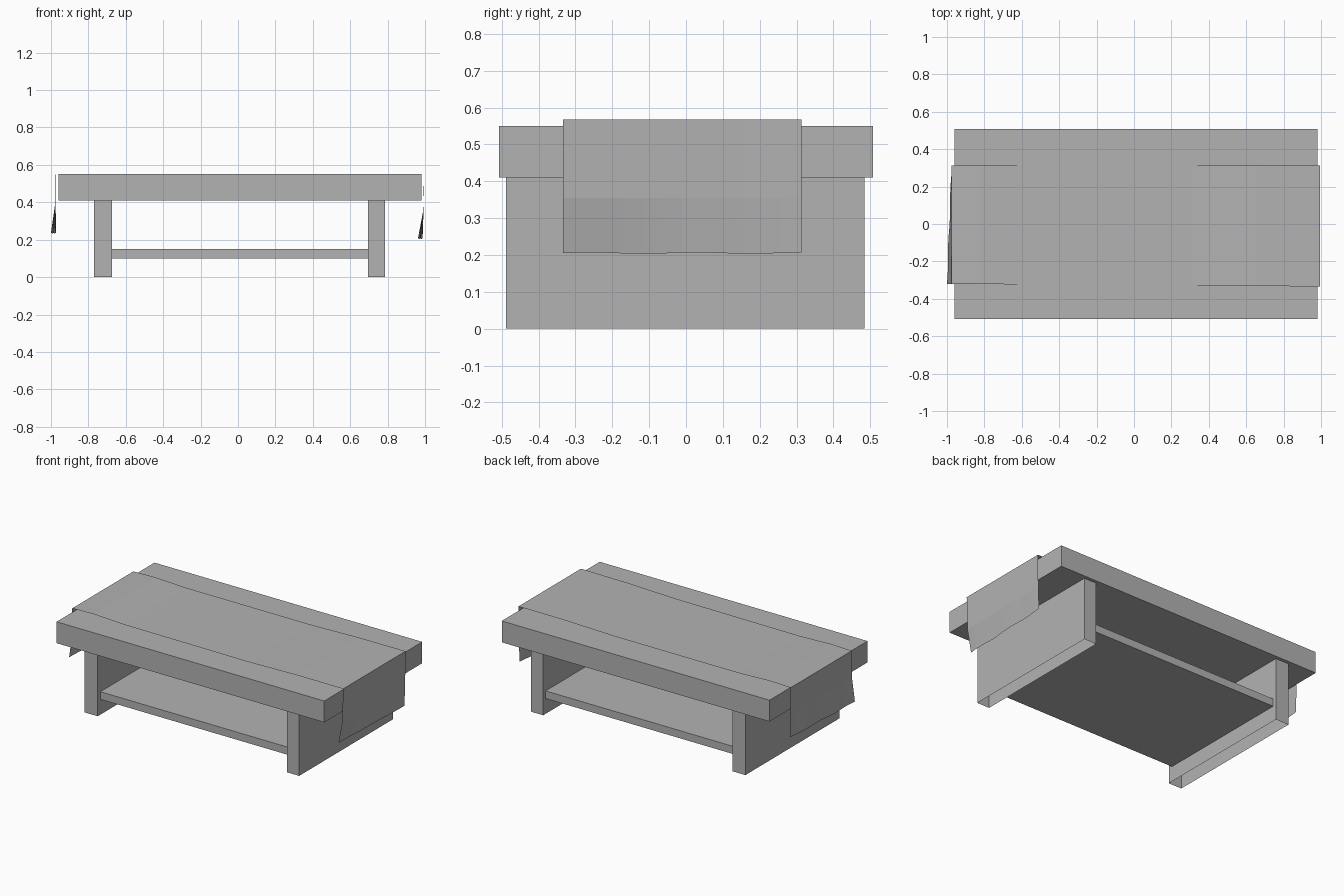
import bpy, bmesh, math

cube = bpy.data.objects.get("Cube")
if cube:
    bpy.data.objects.remove(cube, do_unlink=True)

GREY = (0.45, 0.45, 0.45, 1.0)
grey = bpy.data.materials.new("plain grey")
grey.use_nodes = True
grey.diffuse_color = GREY
grey.node_tree.nodes["Principled BSDF"].inputs["Base Color"].default_value = GREY


def add_object(name, bm):
    mesh = bpy.data.meshes.new(name)
    bm.to_mesh(mesh)
    bm.free()
    mesh.materials.append(grey)
    obj = bpy.data.objects.new(name, mesh)
    bpy.context.collection.objects.link(obj)
    return obj


def add_box(name, x, y, z, open_bottom=False):
    """Box from (low, high) ranges on each axis."""
    bm = bmesh.new()
    bmesh.ops.create_cube(bm, size=1)
    for v in bm.verts:
        v.co = [r[0] if c < 0 else r[1] for c, r in zip(v.co, (x, y, z))]
    if open_bottom:
        bm.normal_update()
        under = [f for f in bm.faces if f.normal.z < -0.9]
        bmesh.ops.delete(bm, geom=under, context='FACES')
    return add_object(name, bm)


# Table: thick top, two hollow panel legs and a low shelf
add_box("table_top", (-0.96, 0.98), (-0.507, 0.507), (0.41, 0.55))
leg_y = (-0.488, 0.485)
add_box("right_leg", (-0.77, -0.675), leg_y, (0, 0.41), open_bottom=True)
add_box("left_leg", (0.695, 0.785), leg_y, (0, 0.41), open_bottom=True)
add_box("shelf", (-0.675, 0.695), (-0.46, 0.46), (0.10, 0.15))

# Cloth runner: sheet profile as (x at front edge, x at back edge, z)
profile = [
    (-1.0, -0.975, 0.235), (-0.978, -0.975, 0.39), (-0.977, -0.977, 0.562),
    (-0.82, -0.82, 0.566), (-0.6, -0.6, 0.557), (0.3, 0.3, 0.557),
    (0.66, 0.66, 0.566), (0.995, 0.995, 0.567), (0.99, 0.992, 0.355),
    (0.962, 0.985, 0.205),
]
COLUMNS = 12
bm = bmesh.new()
rows = []
for i, (x_front, x_back, z) in enumerate(profile):
    hem = i in (0, len(profile) - 1)
    row = []
    for j in range(COLUMNS + 1):
        t = j / COLUMNS
        ripple = 0.002 * math.sin(t * 14) if hem else 0
        y_front = -0.327 - 0.007 * x_front
        y = y_front + (0.313 - y_front) * t
        x = x_front + (x_back - x_front) * t + ripple
        row.append(bm.verts.new((x, y, z + ripple)))
    rows.append(row)
for a, b in zip(rows, rows[1:]):
    for j in range(COLUMNS):
        bm.faces.new((a[j], b[j], b[j + 1], a[j + 1]))
add_object("table_runner", bm)
